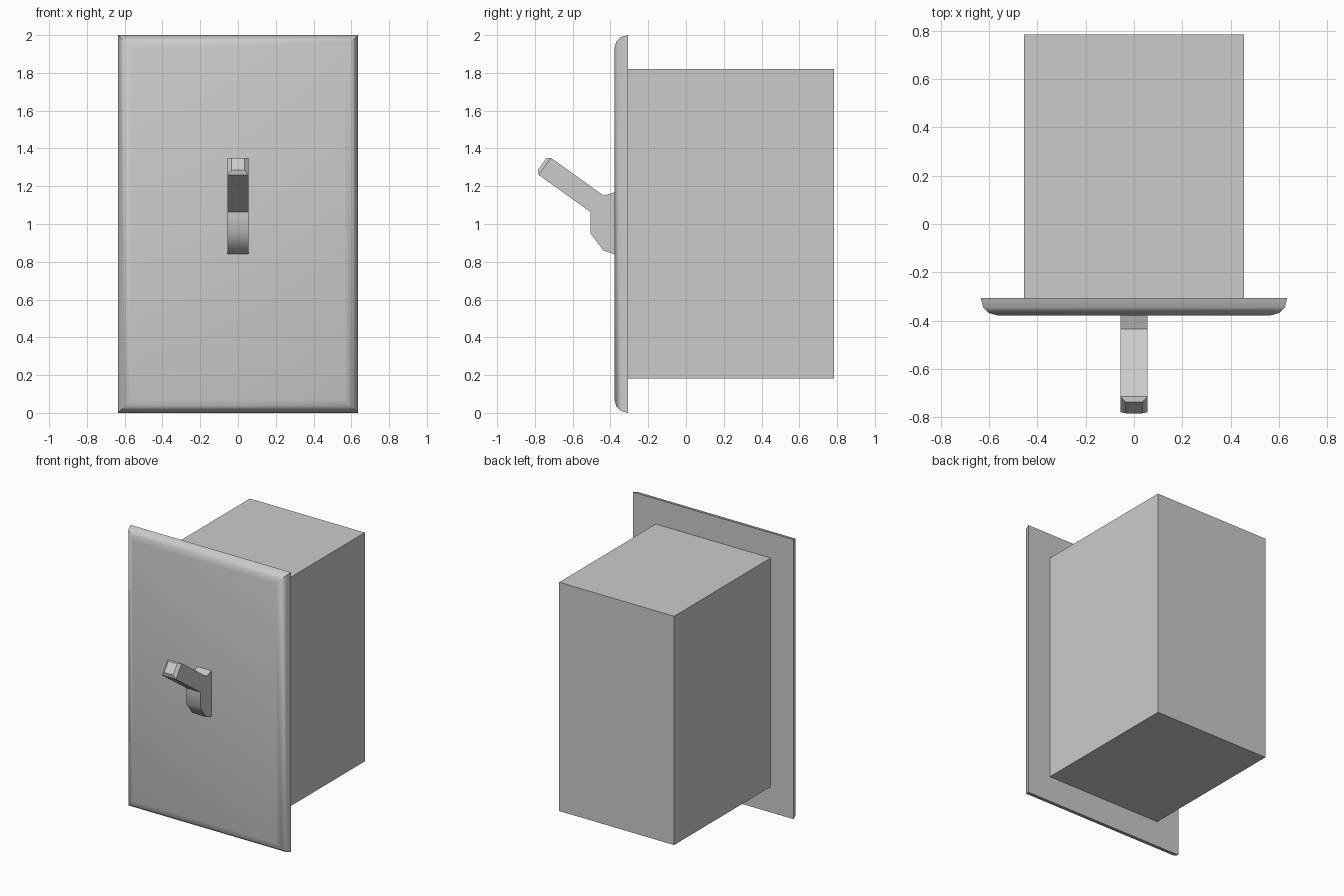
import bpy, bmesh
from math import radians

if "Cube" in bpy.data.objects:
    bpy.data.objects.remove(bpy.data.objects["Cube"])


def finish(name, bm, angle=None):
    """Turn a bmesh into a named object, optionally smooth by angle."""
    bmesh.ops.recalc_face_normals(bm, faces=bm.faces)
    mesh = bpy.data.meshes.new(name)
    bm.to_mesh(mesh)
    bm.free()
    ob = bpy.data.objects.new(name, mesh)
    bpy.context.collection.objects.link(ob)
    if angle:
        bpy.ops.object.select_all(action='DESELECT')
        ob.select_set(True)
        bpy.context.view_layer.objects.active = ob
        bpy.ops.object.shade_smooth_by_angle(angle=radians(angle))
    return ob


def loft(bm, rings):
    """Bridge equal-sized vertex loops and cap both ends."""
    loops = [[bm.verts.new(p) for p in ring] for ring in rings]
    n = len(loops[0])
    for a, b in zip(loops, loops[1:]):
        for i in range(n):
            j = (i + 1) % n
            bm.faces.new((a[i], a[j], b[j], b[i]))
    bm.faces.new(loops[0])
    bm.faces.new(loops[-1])


def rect(y, hx, z0, z1):
    return [(-hx, y, z0), (hx, y, z0), (hx, y, z1), (-hx, y, z1)]


# Wall plate: rounded front rim, given as (y, inset from outer edge)
rim = [(-0.307, 0), (-0.345, 0.01), (-0.369, 0.034), (-0.379, 0.07)]
bm = bmesh.new()
loft(bm, [rect(y, 0.635 - d, d, 2 - d) for y, d in rim])
finish("wall_plate", bm, 40)

# Housing box behind the plate
bm = bmesh.new()
loft(bm, [rect(y, 0.455, 0.183, 1.82) for y in (-0.307, 0.784)])
finish("housing_box", bm)

# Toggle: side profile (y, z) extruded across x
HALF = 0.055
profile = [(-0.379, 1.168), (-0.435, 1.15), (-0.715, 1.35), (-0.78, 1.26),
           (-0.505, 1.063), (-0.505, 0.95), (-0.438, 0.86), (-0.379, 0.84)]
bm = bmesh.new()
loft(bm, [[(x, y, z) for y, z in profile] for x in (-HALF, HALF)])

# Chamfered tip replaces the flat lever end
end = min(bm.faces, key=lambda f: f.calc_center_median().y)
outer = list(end.verts)
inner = []
for v in outer:
    y, z = (-0.738, 1.35) if v.co.z > 1.3 else (-0.784, 1.287)
    inner.append(bm.verts.new((0.035 if v.co.x > 0 else -0.035, y, z)))
bm.faces.remove(end)
for i in range(4):
    j = (i + 1) % 4
    bm.faces.new((outer[i], outer[j], inner[j], inner[i]))
bm.faces.new(inner)
toggle = finish("toggle_lever", bm, 45)

# Keep the tip faceted, only the lower knuckle stays smooth
for p in toggle.data.polygons:
    if p.center.y < -0.52:
        p.use_smooth = False
